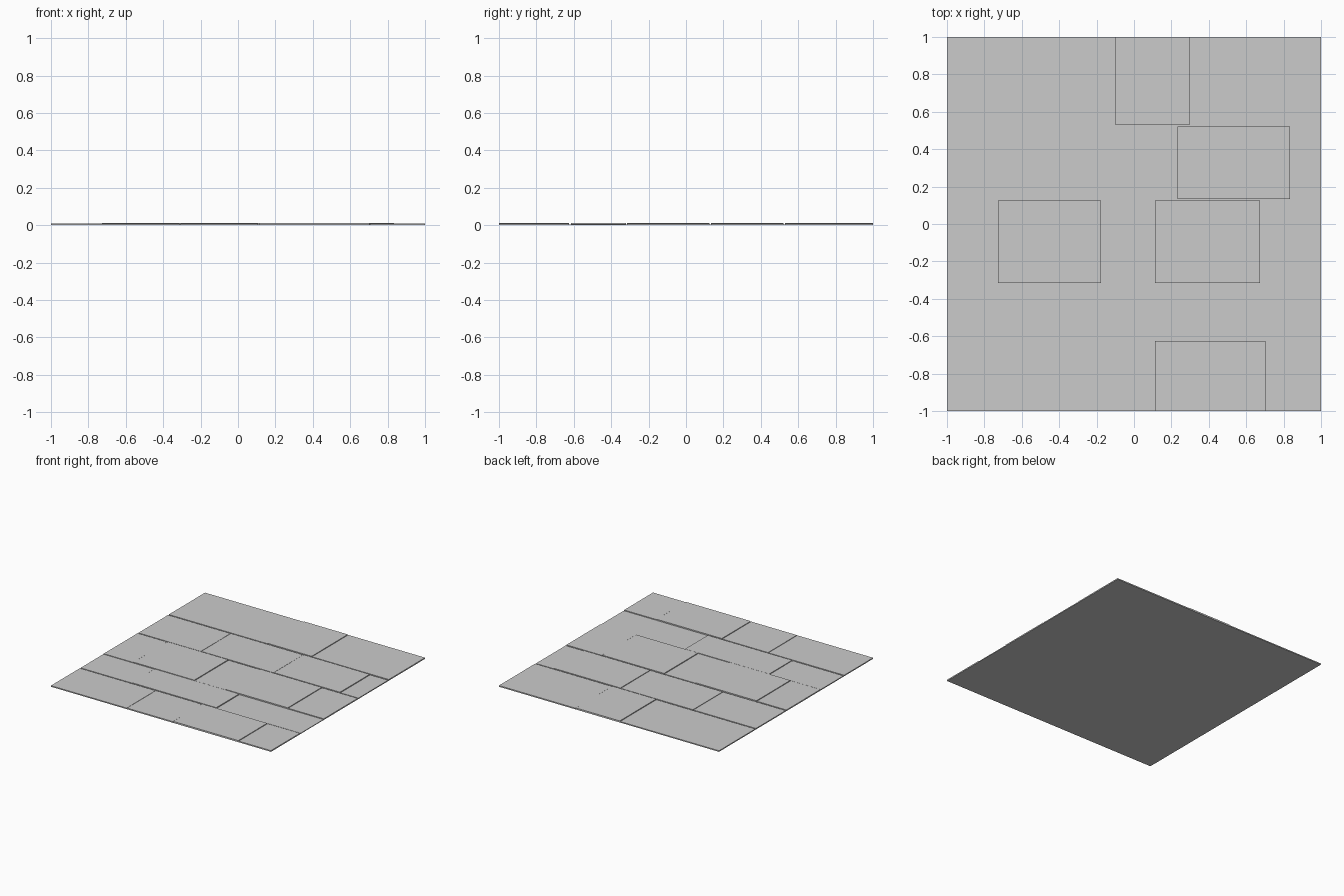
import bpy

# Rows of paving: y start, y end, x joints, tile top heights
ROWS = [
    (-1.0, -0.625, [-1, -0.31, 0.11, 0.705, 1], [0.009, 0.010, 0.013, 0.010]),
    (-0.615, -0.32, [-1, -0.535, 0.235, 1], [0.008, 0.011, 0.006]),
    (-0.315, 0.125, [-1, -0.73, -0.175, 0.11, 0.675, 1], [0.010, 0.013, 0.009, 0.013, 0.010]),
    (0.135, 0.52, [-1, -0.43, 0.23, 0.835, 1], [0.009, 0.010, 0.012, 0.008]),
    (0.53, 1.0, [-1, -0.1, 0.3, 1], [0.009, 0.013, 0.010]),
]
GAP = 0.004


def slab(name, x0, x1, y0, y1, z0, z1):
    bpy.ops.mesh.primitive_cube_add(size=1, location=((x0 + x1) / 2, (y0 + y1) / 2, (z0 + z1) / 2))
    ob = bpy.context.object
    ob.name = name
    ob.scale = (x1 - x0, y1 - y0, z1 - z0)


# Thin bed under the joints
slab("joint_bed", -1, 1, -1, 1, 0, 0.003)

# Paving tiles, trimmed only where they meet a neighbour
for r, (y0, y1, xs, tops) in enumerate(ROWS):
    for i, top in enumerate(tops):
        a = xs[i] + (GAP / 2 if i else 0)
        b = xs[i + 1] - (GAP / 2 if i < len(tops) - 1 else 0)
        slab(f"paving_tile_{r + 1}_{i + 1}", a, b, y0, y1, 0, top)
